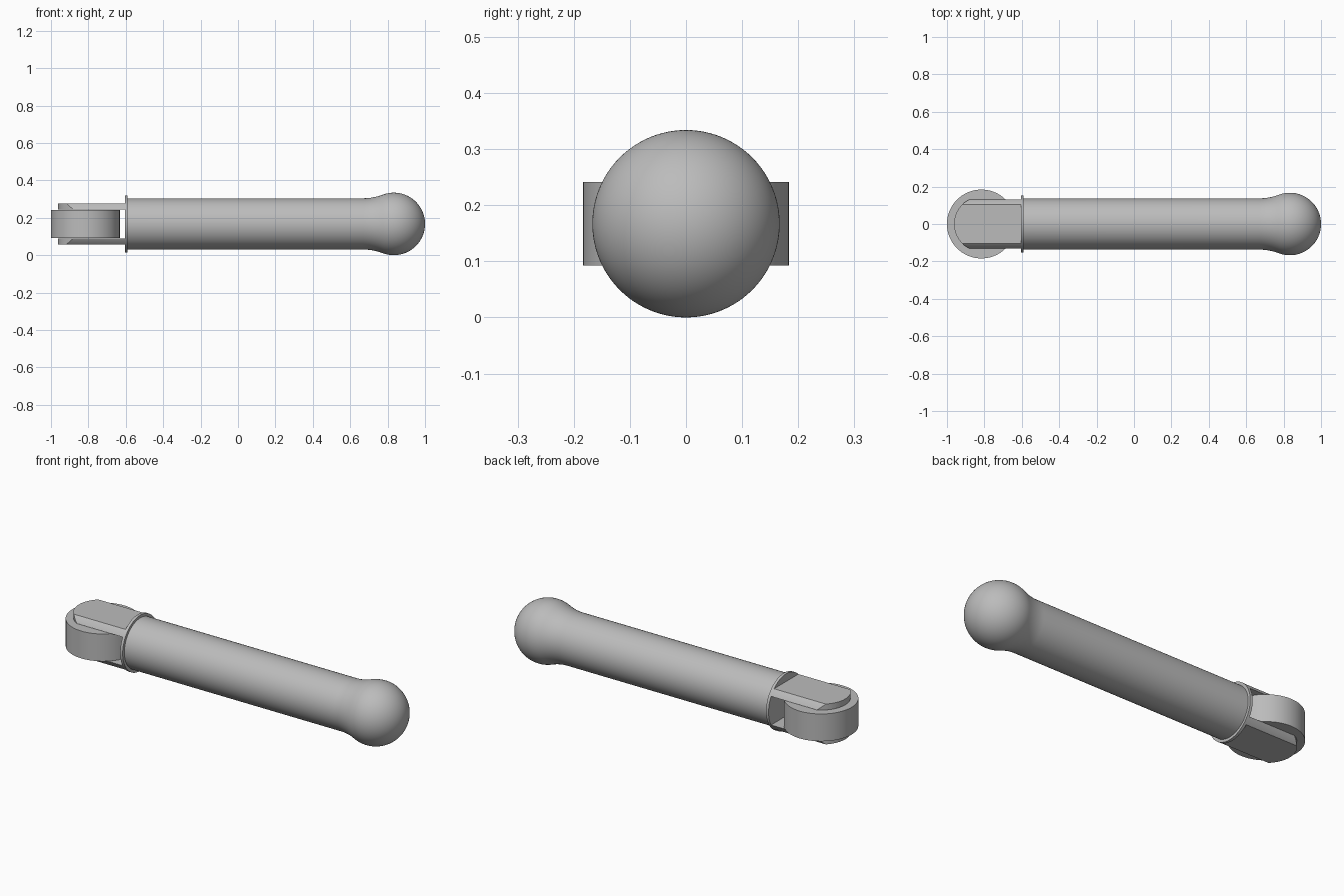
import bpy
import bmesh
from math import cos, sin, pi, sqrt, radians

if "Cube" in bpy.data.objects:
    bpy.data.objects.remove(bpy.data.objects["Cube"], do_unlink=True)

AXIS_Z = 0.167       # height of the long axis
BALL_X, BALL_R = 0.833, 0.167
TUBE_R, COLLAR_R = 0.137, 0.152
WHEEL_X, WHEEL_R = -0.816, 0.184
SEGMENTS = 96

grey = bpy.data.materials.new("grey_metal")
grey.use_nodes = True
colour = (0.5, 0.5, 0.5, 1)
grey.diffuse_color = colour
grey.node_tree.nodes["Principled BSDF"].inputs["Base Color"].default_value = colour


def finish(name, bm):
    """Turn a bmesh into a shaded object."""
    bmesh.ops.remove_doubles(bm, verts=bm.verts, dist=1e-5)
    bmesh.ops.recalc_face_normals(bm, faces=bm.faces)
    mesh = bpy.data.meshes.new(name)
    bm.to_mesh(mesh)
    bm.free()
    mesh.materials.append(grey)
    obj = bpy.data.objects.new(name, mesh)
    bpy.context.collection.objects.link(obj)
    shade(obj)
    return obj


def shade(obj):
    bpy.ops.object.select_all(action='DESELECT')
    obj.select_set(True)
    bpy.context.view_layer.objects.active = obj
    bpy.ops.object.shade_smooth_by_angle(angle=radians(30))


def lathe_x(name, profile):
    """Revolve (x, radius) points about the long axis."""
    bm = bmesh.new()
    verts = [bm.verts.new((x, 0, AXIS_Z + r)) for x, r in profile]
    edges = [bm.edges.new(pair) for pair in zip(verts, verts[1:])]
    bmesh.ops.spin(bm, geom=verts + edges, cent=(0, 0, AXIS_Z), axis=(1, 0, 0),
                   angle=2 * pi, steps=SEGMENTS)
    return finish(name, bm)


def extrude_z(name, outline, z0, z1):
    """Extrude a plan outline between two heights."""
    bm = bmesh.new()
    face = bm.faces.new([bm.verts.new((x, y, z0)) for x, y in outline])
    top = bmesh.ops.extrude_face_region(bm, geom=[face])["geom"]
    bmesh.ops.translate(bm, vec=(0, 0, z1 - z0),
                        verts=[v for v in top if isinstance(v, bmesh.types.BMVert)])
    return finish(name, bm)


# Handle: straight tube, concave flare and ball end in one profile
flare_start, flare_end = 0.67, 0.775
flare_rise = sqrt(BALL_R ** 2 - (BALL_X - flare_end) ** 2) - TUBE_R
profile = [(-0.595, 0), (-0.595, TUBE_R)]
for i in range(9):
    t = i / 8
    profile.append((flare_start + t * (flare_end - flare_start), TUBE_R + flare_rise * t * t))
for i in range(1, 41):
    x = flare_end + (BALL_X + BALL_R - flare_end) * sin(i / 40 * pi / 2)
    profile.append((x, sqrt(max(0, BALL_R ** 2 - (x - BALL_X) ** 2))))
lathe_x("handle", profile)

# Collar: thin disc at the fork end
lathe_x("collar", [(-0.605, 0), (-0.605, COLLAR_R), (-0.59, COLLAR_R), (-0.59, 0)])

# Wheel on a vertical axis
circle = [(WHEEL_X + WHEEL_R * cos(2 * pi * i / SEGMENTS), WHEEL_R * sin(2 * pi * i / SEGMENTS))
          for i in range(SEGMENTS)]
extrude_z("wheel", circle, AXIS_Z - 0.0745, AXIS_Z + 0.0745)

# Fork prongs: slices of the collar cylinder with a rounded end
END_R = 0.146
arc = [pi / 2 + pi * i / 48 for i in range(49)]
plan = [(WHEEL_X + END_R * cos(a), END_R * sin(a)) for a in arc]
plan += [(-0.6, -END_R), (-0.6, END_R)]
for name, side in (("upper_prong", 1), ("lower_prong", -1)):
    prong = lathe_x(name, [(-1.1, 0), (-1.1, COLLAR_R), (-0.55, COLLAR_R), (-0.55, 0)])
    heights = sorted((AXIS_Z + side * 0.078, AXIS_Z + side * 0.11))
    cutter = extrude_z("prong_cutter", plan, *heights)
    cutter.hide_render = True
    cut = prong.modifiers.new("slice", 'BOOLEAN')
    cut.operation, cut.solver, cut.object = 'INTERSECT', 'EXACT', cutter
    bpy.context.view_layer.objects.active = prong
    bpy.ops.object.modifier_apply(modifier=cut.name)
    bpy.data.objects.remove(cutter, do_unlink=True)
    shade(prong)
